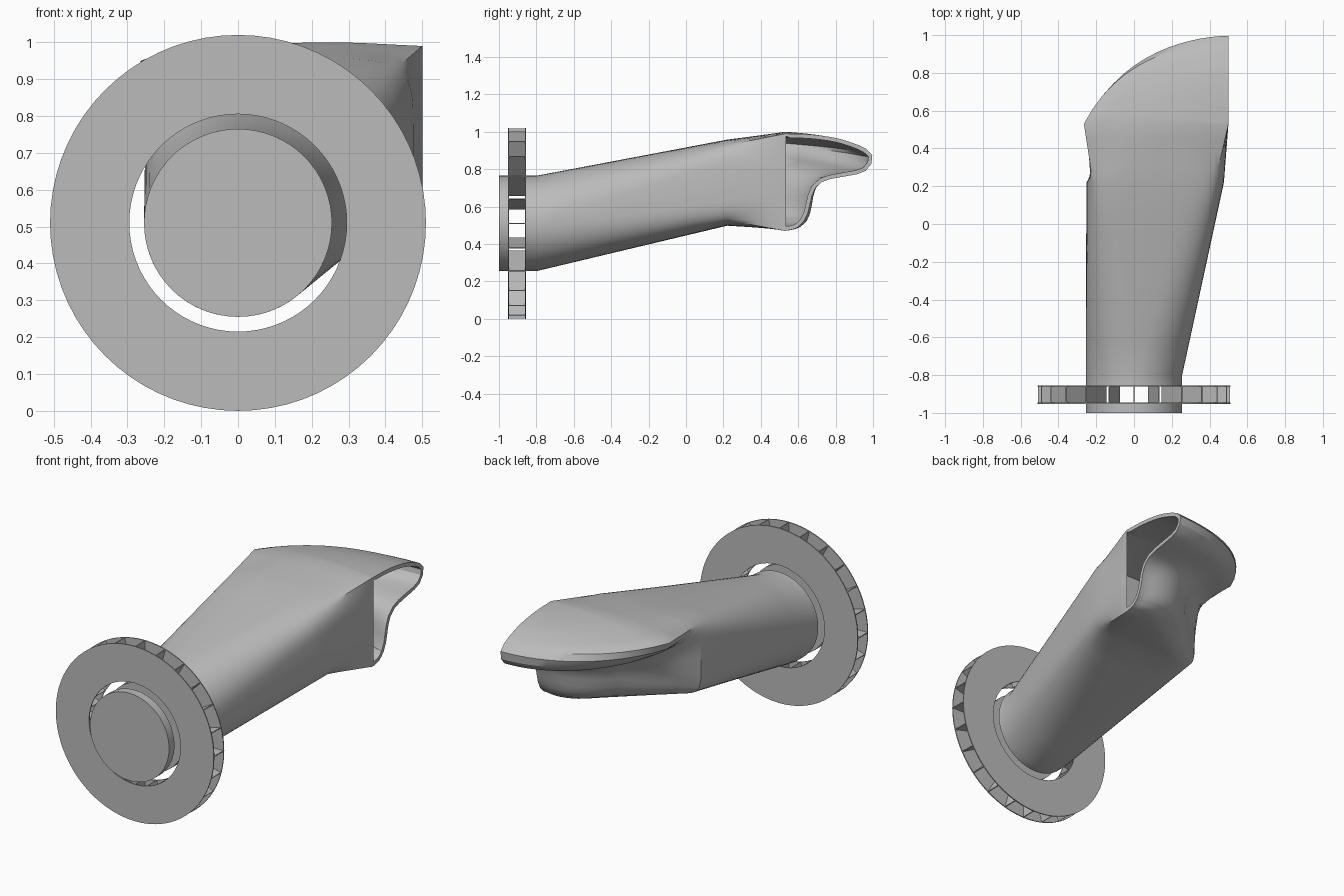
import bpy, bmesh, math
from mathutils import Vector, Matrix

cube = bpy.data.objects.get("Cube")
if cube:
    bpy.data.objects.remove(cube)

grey = bpy.data.materials.new("plain_grey")
grey.use_nodes = True
grey.diffuse_color = (0.5, 0.5, 0.5, 1)
grey.node_tree.nodes["Principled BSDF"].inputs["Base Color"].default_value = (0.5, 0.5, 0.5, 1)

AXIS_Z = 0.51     # height of the inlet axis
PIVOT_Y = 0.53    # the outlet sweeps around the vertical line x = 0.5, y = PIVOT_Y
SEG = 14          # samples per section side


def finish(name, bm, smooth=True):
    mesh = bpy.data.meshes.new(name)
    bm.to_mesh(mesh)
    bm.free()
    obj = bpy.data.objects.new(name, mesh)
    bpy.context.collection.objects.link(obj)
    mesh.materials.append(grey)
    if smooth:
        bpy.ops.object.select_all(action='DESELECT')
        obj.select_set(True)
        bpy.context.view_layer.objects.active = obj
        bpy.ops.object.shade_smooth_by_angle(angle=math.radians(30))
    return obj


# Sections are closed loops of (d, z); d is the distance from the x = 0.5 side
def oval(cd, cz, rd, rz, power):
    pts = []
    for i in range(4 * SEG):
        a = math.pi / 4 + i * math.pi / 2 / SEG
        c, s = math.cos(a), math.sin(a)
        pts.append(Vector((cd - rd * math.copysign(abs(c) ** power, c),
                           cz + rz * math.copysign(abs(s) ** power, s))))
    return pts


def spline(points):
    """SEG evenly spaced samples along a smooth curve, without its last point."""
    p = [Vector(q) for q in points]
    p = [2 * p[0] - p[1]] + p + [2 * p[-1] - p[-2]]
    fine = []
    for a, b, c, d in zip(p, p[1:], p[2:], p[3:]):
        for k in range(10):
            t = k / 10
            fine.append(0.5 * (2 * b + (c - a) * t + (2 * a - 5 * b + 4 * c - d) * t * t
                               + (3 * b - a - 3 * c + d) * t ** 3))
    fine.append(p[-2])
    run = [0.0]
    for a, b in zip(fine, fine[1:]):
        run.append(run[-1] + (b - a).length)
    out, j = [], 0
    for i in range(SEG):
        goal = run[-1] * i / SEG
        while run[j + 1] < goal:
            j += 1
        out.append(fine[j].lerp(fine[j + 1], (goal - run[j]) / (run[j + 1] - run[j])))
    return out


def two_lobes(top, left, bottom):
    return sum((spline(s) for s in (top, left, bottom, [bottom[-1], top[0]])), [])


def mix(a, b, t):
    return [p.lerp(q, t) for p, q in zip(a, b)]


def inset(sec, wall=0.022):
    out = []
    for i, p in enumerate(sec):
        t = (sec[(i + 1) % len(sec)] - sec[i - 1]).normalized()
        q = p + Vector((t.y, -t.x)) * wall
        out.append(Vector((0.004, q.y)) if p.x < 0.001 else q)
    return out


def straight(sec, y):
    return [Vector((0.5 - p.x, y, p.y)) for p in sec]


def swept(sec, angle):
    return [Vector((0.5 - p.x * math.cos(angle), PIVOT_Y + p.x * math.sin(angle), p.y)) for p in sec]


inlet = oval(0.5, AXIS_Z, 0.255, 0.255, 1)
shoulder = oval(0.388, 0.728, 0.364, 0.23, 0.4)
bend = two_lobes(
    [(0, 0.99), (0.25, 1.0), (0.5, 0.99), (0.72, 0.965)],
    [(0.72, 0.965), (0.77, 0.945), (0.75, 0.91), (0.68, 0.86), (0.58, 0.82), (0.5, 0.77),
     (0.45, 0.71), (0.43, 0.65), (0.41, 0.58), (0.36, 0.53)],
    [(0.36, 0.53), (0.25, 0.49), (0.12, 0.475), (0, 0.47)])
mouth = two_lobes(
    [(0, 0.99), (0.14, 0.985), (0.28, 0.965), (0.39, 0.93)],
    [(0.39, 0.93), (0.445, 0.9), (0.47, 0.86), (0.45, 0.81), (0.41, 0.78), (0.34, 0.765),
     (0.21, 0.738), (0.155, 0.69), (0.135, 0.62), (0.12, 0.56), (0.1, 0.52)],
    [(0.1, 0.52), (0.06, 0.485), (0, 0.47)])

# Duct: one skin running out along the body, over the lip and back inside
loops = [straight(inlet, -0.855)]
for i in range(6):
    loops.append(straight(mix(inlet, shoulder, i / 6), -0.8 + 1.02 * i / 6))
for i in range(4):
    loops.append(straight(mix(shoulder, bend, i / 4), 0.22 + (PIVOT_Y - 0.22) * i / 4))
turn = []
for i in range(15):
    angle = math.pi / 2 * i / 14
    turn.append((mix(bend, mouth, 1 - (1 - math.sin(angle)) ** 1.15), angle))
loops += [swept(s, a) for s, a in turn]
loops += [swept(inset(s), a) for s, a in reversed(turn)]
loops.append(straight(inset(shoulder), 0.22))

bm = bmesh.new()
rings = [[bm.verts.new(p) for p in loop] for loop in loops]
count = 4 * SEG
for a, b in zip(rings, rings[1:]):
    for i in range(count):
        j = (i + 1) % count
        bm.faces.new((a[i], a[j], b[j], b[i]))
bm.faces.new(rings[0])
bm.faces.new(rings[-1])
bmesh.ops.recalc_face_normals(bm, faces=bm.faces[:])
bmesh.ops.remove_doubles(bm, verts=bm.verts[:], dist=0.0005)
finish("duct", bm)

# Round end plate ahead of the air gap
bm = bmesh.new()
bmesh.ops.create_cone(bm, cap_ends=True, segments=64, radius1=0.255, radius2=0.255, depth=0.05,
                      matrix=Matrix.Translation((0, -0.975, AXIS_Z)) @ Matrix.Rotation(math.pi / 2, 4, 'X'))
finish("end_plate", bm)


# Fan wheel: two flat rings joined by radial vanes
def flat_ring(name, y, thick, r_in, r_out, n=72):
    bm = bmesh.new()
    corners = [(r_in, y), (r_out, y), (r_out, y + thick), (r_in, y + thick)]
    rows = []
    for i in range(n):
        a = 2 * math.pi * i / n
        rows.append([bm.verts.new((r * math.cos(a), v, AXIS_Z + r * math.sin(a))) for r, v in corners])
    for i in range(n):
        p, q = rows[i], rows[(i + 1) % n]
        for k in range(4):
            m = (k + 1) % 4
            bm.faces.new((p[k], p[m], q[m], q[k]))
    bmesh.ops.recalc_face_normals(bm, faces=bm.faces[:])
    finish(name, bm)


flat_ring("front_ring", -0.952, 0.006, 0.295, 0.51)
flat_ring("back_ring", -0.861, 0.006, 0.295, 0.51)

bm = bmesh.new()
for i in range(24):
    turn_vane = Matrix.Rotation(2 * math.pi * i / 24, 4, 'Y')
    place = Matrix.Translation((0, -0.9035, AXIS_Z)) @ turn_vane @ Matrix.Translation((0.402, 0, 0))
    bmesh.ops.create_cube(bm, size=1, matrix=place @ Matrix.Diagonal((0.213, 0.09, 0.005, 1)))
finish("wheel_vanes", bm, smooth=False)
